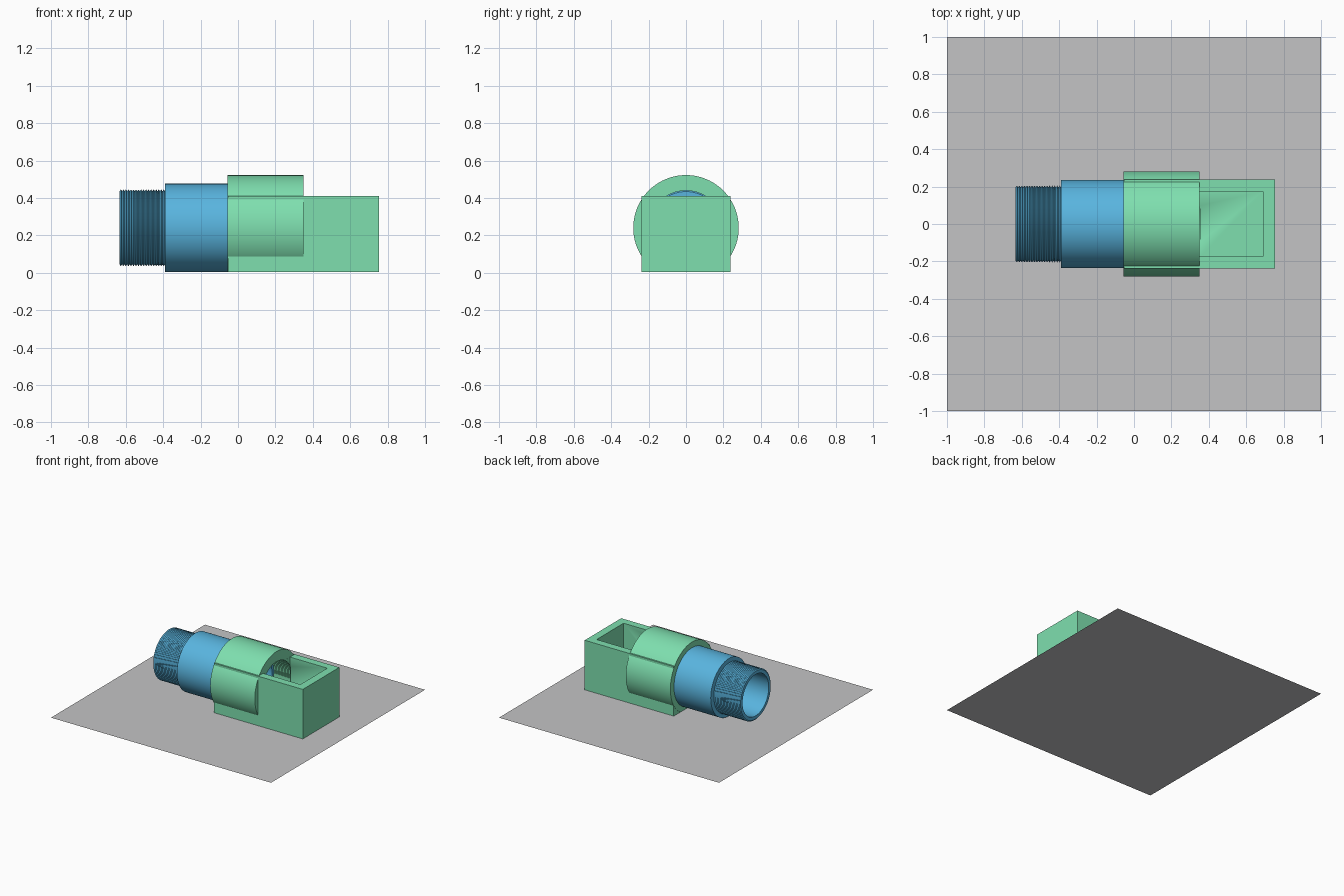
import bpy, bmesh, math

if "Cube" in bpy.data.objects:
    bpy.data.objects.remove(bpy.data.objects["Cube"])

AXIS_Z = 0.24      # height of the pipe axis
SEG = 80


def material(name, color):
    m = bpy.data.materials.new(name)
    m.diffuse_color = (*color, 1)
    m.use_nodes = True
    m.node_tree.nodes["Principled BSDF"].inputs["Base Color"].default_value = m.diffuse_color
    return m


BLUE = material("pipe blue", (0.10, 0.46, 0.74))
GREEN = material("housing green", (0.21, 0.74, 0.43))
GREY = material("base grey", (0.55, 0.55, 0.56))


def make(name, bm, mat=None):
    bmesh.ops.recalc_face_normals(bm, faces=bm.faces)
    me = bpy.data.meshes.new(name)
    bm.to_mesh(me)
    bm.free()
    ob = bpy.data.objects.new(name, me)
    bpy.context.collection.objects.link(ob)
    if mat:
        me.materials.append(mat)
    return ob


def lathe(name, profile, mat=None, closed=False):
    """Spin (x, radius) points around the pipe axis; closed joins last ring to first."""
    bm = bmesh.new()
    rings = []
    for x, r in profile:
        rings.append([bm.verts.new((x, r * math.sin(2 * math.pi * i / SEG),
                                    AXIS_Z + r * math.cos(2 * math.pi * i / SEG)))
                      for i in range(SEG)])
    pairs = list(zip(rings, rings[1:]))
    if closed:
        pairs.append((rings[-1], rings[0]))
    else:
        bm.faces.new(rings[0])
        bm.faces.new(rings[-1])
    for a, b in pairs:
        for i in range(SEG):
            j = (i + 1) % SEG
            bm.faces.new((a[i], a[j], b[j], b[i]))
    return make(name, bm, mat)


def box(name, x0, x1, y, z0, z1, mat=None, bevel=0):
    bm = bmesh.new()
    bmesh.ops.create_cube(bm, size=1)
    for v in bm.verts:
        v.co = (x1 if v.co.x > 0 else x0, y if v.co.y > 0 else -y,
                z1 if v.co.z > 0 else z0)
    if bevel:   # round the upright corners at the far end
        edges = [e for e in bm.edges if all(v.co.x == x1 for v in e.verts)
                 and e.verts[0].co.y == e.verts[1].co.y]
        bmesh.ops.bevel(bm, geom=edges, offset=bevel, segments=3,
                        profile=0.5, affect='EDGES')
    return make(name, bm, mat)


def boolean(target, tool, op):
    bpy.context.view_layer.objects.active = target
    mod = target.modifiers.new(op.lower(), 'BOOLEAN')
    mod.operation, mod.object, mod.solver = op, tool, 'EXACT'
    bpy.ops.object.modifier_apply(modifier=mod.name)
    bpy.data.objects.remove(tool)


def thread(x0, x1, low, high, turns):
    """V-shaped ridges between x0 and x1."""
    pitch = (x1 - x0) / turns
    pts = [(x0, low)]
    for k in range(turns):
        pts += [(x0 + (k + 0.5) * pitch, high), (x0 + (k + 1) * pitch, low)]
    return pts


def smooth(ob, degrees):
    bpy.ops.object.select_all(action='DESELECT')
    ob.select_set(True)
    bpy.context.view_layer.objects.active = ob
    bpy.ops.object.shade_smooth_by_angle(angle=math.radians(degrees))


# Flat base sheet
bm = bmesh.new()
bmesh.ops.create_grid(bm, x_segments=1, y_segments=1, size=1)
make("base_sheet", bm, GREY)

# Hollow pipe: thread, thick body, thread again inside the housing
pipe_profile = (thread(-0.633, -0.39, 0.196, 0.205, 18)
                + [(-0.39, 0.236), (-0.056, 0.236)]
                + thread(-0.056, 0.19, 0.194, 0.203, 18)
                + [(0.19, 0.170), (-0.633, 0.170)])
pipe = lathe("threaded_pipe", pipe_profile, BLUE, closed=True)
smooth(pipe, 25)

# Housing: open-topped box joined to a round collar, flat at the bottom
housing = box("housing", -0.054, 0.755, 0.237, 0.003, 0.41, GREEN)
collar = lathe("collar", [(-0.055, 0.282), (0.35, 0.282)], GREEN)
boolean(housing, collar, 'UNION')
boolean(housing, box("bottom_cutter", -0.5, 1, 0.5, -0.5, 0.003), 'DIFFERENCE')
# Inner thread of the collar
bore = [(-0.1, 0.199)] + thread(-0.06, 0.35, 0.199, 0.207, 30) + [(0.354, 0.199)]
boolean(housing, lathe("bore_cutter", bore), 'DIFFERENCE')
# Tray opening
boolean(housing, box("tray_cutter", 0.3505, 0.69, 0.175, 0.067, 0.8, bevel=0.012), 'DIFFERENCE')
smooth(housing, 30)
